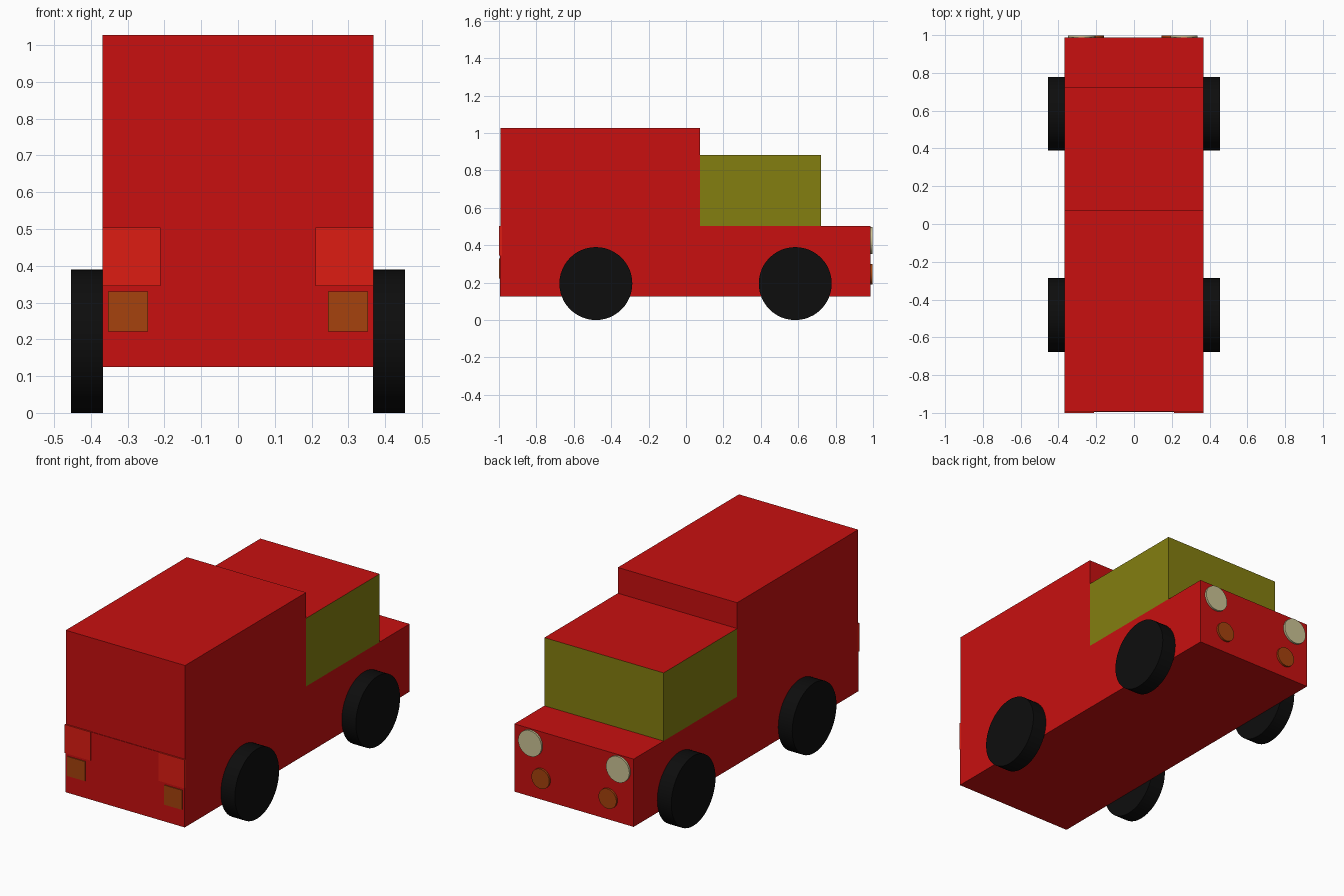
import bpy
from math import pi

if "Cube" in bpy.data.objects:
    bpy.data.objects.remove(bpy.data.objects["Cube"])


def material(name, r, g, b):
    m = bpy.data.materials.new(name)
    m.diffuse_color = (r, g, b, 1)
    m.use_nodes = True
    m.node_tree.nodes["Principled BSDF"].inputs["Base Color"].default_value = m.diffuse_color
    return m


red = material("red_paint", 0.58, 0.005, 0.005)
olive = material("olive_glass", 0.23, 0.21, 0.005)
black = material("black_rubber", 0.004, 0.004, 0.004)
lamp_red = material("lamp_red", 0.73, 0.012, 0.006)
amber = material("amber", 0.38, 0.055, 0.004)
cream = material("cream", 0.6, 0.55, 0.3)


def box(name, lo, hi, mat):
    """Box between two opposite corners."""
    bpy.ops.mesh.primitive_cube_add(size=1, location=[(a + b) / 2 for a, b in zip(lo, hi)])
    ob = bpy.context.object
    ob.name = name
    ob.scale = [b - a for a, b in zip(lo, hi)]
    bpy.ops.object.transform_apply(location=False, rotation=False, scale=True)
    ob.data.materials.append(mat)
    return ob


def disc(name, loc, radius, depth, rot, mat):
    """Round part with smooth rim and sharp edges."""
    bpy.ops.mesh.primitive_cylinder_add(vertices=48, radius=radius, depth=depth,
                                        location=loc, rotation=rot)
    ob = bpy.context.object
    ob.name = name
    ob.data.materials.append(mat)
    bpy.ops.object.shade_smooth_by_angle()
    return ob


W = 0.368   # half width of the body

# Chassis and cargo box
box("lower_body", (-W, -0.995, 0.125), (W, 0.987, 0.503), red)
box("cargo_box", (-W, -0.992, 0.503), (W, 0.075, 1.027), red)

# Glazed cabin with a painted roof
cabin = box("cabin", (-W, 0.075, 0.503), (W, 0.723, 0.883), olive)
cabin.data.materials.append(red)
for face in cabin.data.polygons:
    if face.normal.z > 0.5:
        face.material_index = 1

for s, side in ((-1, "left"), (1, "right")):
    # Wheels
    for y, end in ((-0.482, "rear"), (0.584, "front")):
        disc(f"{end}_wheel_{side}", (s * 0.411, y, 0.195), 0.195, 0.087, (0, pi / 2, 0), black)

    # Round lamps at the cab end
    disc(f"headlight_{side}", (s * 0.271 - 0.006, 0.991, 0.425), 0.072, 0.014, (pi / 2, 0, 0), cream)
    disc(f"indicator_{side}", (s * 0.207 - 0.007, 0.991, 0.245), 0.055, 0.014, (pi / 2, 0, 0), amber)

    # Square lamps at the cargo end
    for name, x0, x1, z0, z1, mat in (("tail_light", 0.211, W + 0.001, 0.345, 0.504, lamp_red),
                                      ("rear_indicator", 0.245, 0.354, 0.221, 0.33, amber)):
        xs = sorted((s * x0, s * x1))
        box(f"{name}_{side}", (xs[0], -1.0, z0), (xs[1], -0.985, z1), mat)
